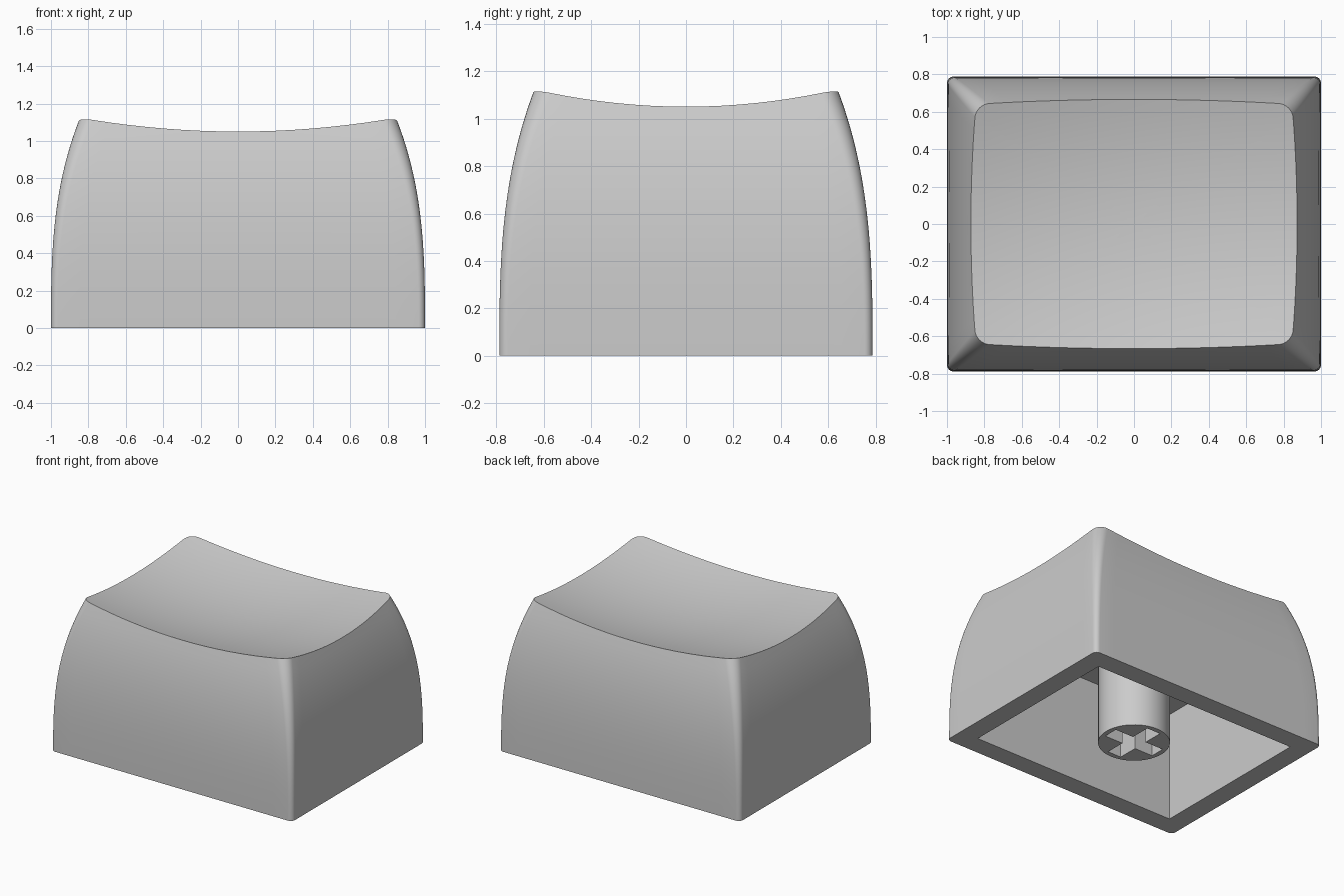
import bpy, bmesh, math

if "Cube" in bpy.data.objects:
    bpy.data.objects.remove(bpy.data.objects["Cube"], do_unlink=True)

grey = bpy.data.materials.new("plain grey")
grey.use_nodes = True
COLOUR = (0.6, 0.6, 0.6, 1)
grey.diffuse_color = COLOUR
grey.node_tree.nodes["Principled BSDF"].inputs["Base Color"].default_value = COLOUR

HALF_X, HALF_Y = 1.0, 0.788
WALL, CEILING = 0.148, 0.82
SIDE_STEPS, CORNER_STEPS = 16, 8


def dish(x, y):
    """Height of the scooped top."""
    return 0.966 + 0.112 * x * x + 0.19 * y * y


def outline(z):
    """Half width, half depth and corner radius at a height."""
    k = z / 1.11
    lean = k ** 2.9
    return HALF_X - 0.15 * lean, HALF_Y - 0.143 * lean, 0.035 + 0.04 * k * k


def perimeter():
    """Side index with position along it, or corner index with angle."""
    for q in range(4):
        for i in range(CORNER_STEPS + 1):
            yield q, math.pi / 2 * (q + i / CORNER_STEPS), None
        for i in range(1, SIDE_STEPS):
            yield q, None, i / SIDE_STEPS


def corner_point(q, angle, z):
    hx, hy, r = outline(z)
    sx, sy = ((1, 1), (-1, 1), (-1, -1), (1, -1))[q % 4]
    return (sx * (hx - r) + r * math.cos(angle), sy * (hy - r) + r * math.sin(angle))


def wall_point(spec, z):
    q, angle, t = spec
    if angle is not None:
        return corner_point(q, angle, z)
    end = math.pi / 2 * (q + 1)
    a, b = corner_point(q, end, z), corner_point(q + 1, end, z)
    return a[0] + (b[0] - a[0]) * t, a[1] + (b[1] - a[1]) * t


def skin(bm, lower, upper):
    n = len(lower)
    for i in range(n):
        j = (i + 1) % n
        bm.faces.new((lower[i], lower[j], upper[j], upper[i]))


def loop_edges(bm, ring):
    result = []
    for i, v in enumerate(ring):
        pair = (v, ring[(i + 1) % len(ring)])
        result.append(bm.edges.get(pair) or bm.edges.new(pair))
    return result


def recess(bm, rim, points, depth):
    """Sink a pocket of the given plan into the flat underside."""
    low = [bm.verts.new((x, y, 0)) for x, y in points]
    high = [bm.verts.new((x, y, depth)) for x, y in points]
    skin(bm, low, high)
    bm.faces.new(high)
    bmesh.ops.triangle_fill(bm, edges=loop_edges(bm, rim) + loop_edges(bm, low),
                            use_beauty=True, normal=(0, 0, -1))


def finish(bm, name):
    bmesh.ops.recalc_face_normals(bm, faces=bm.faces)
    mesh = bpy.data.meshes.new(name)
    bm.to_mesh(mesh)
    bm.free()
    mesh.materials.append(grey)
    obj = bpy.data.objects.new(name, mesh)
    bpy.context.collection.objects.link(obj)
    bpy.ops.object.select_all(action="DESELECT")
    obj.select_set(True)
    bpy.context.view_layer.objects.active = obj
    bpy.ops.object.shade_smooth_by_angle(angle=math.radians(35))


# Hollow cap: curved walls up to the rim of the dish
bm = bmesh.new()
specs = list(perimeter())
tops = []
for spec in specs:
    z = 1.08
    for _ in range(12):
        z = dish(*wall_point(spec, z))
    tops.append(z)
LEVELS = 16
rings = []
for level in range(LEVELS + 1):
    ring = []
    for spec, top in zip(specs, tops):
        z = top * level / LEVELS
        ring.append(bm.verts.new((*wall_point(spec, z), z)))
    rings.append(ring)

# Scooped top: rings shrinking to the middle
rim = rings[-1]
for step in range(11, 0, -1):
    s = step / 12
    rings.append([bm.verts.new((v.co.x * s, v.co.y * s, dish(v.co.x * s, v.co.y * s)))
                  for v in rim])
for lower, upper in zip(rings, rings[1:]):
    skin(bm, lower, upper)
centre = bm.verts.new((0, 0, dish(0, 0)))
last = rings[-1]
for i, v in enumerate(last):
    bm.faces.new((v, last[(i + 1) % len(last)], centre))

# Cavity underneath
ix, iy = HALF_X - WALL, HALF_Y - WALL
recess(bm, rings[0], [(ix, iy), (-ix, iy), (-ix, -iy), (ix, -iy)], CEILING)
finish(bm, "cap_shell")

# Round stem with a cross-shaped socket
bm = bmesh.new()
SIDES, RADIUS, ARM, SLOT = 48, 0.245, 0.208, 0.056
circle = [(RADIUS * math.cos(math.tau * i / SIDES), RADIUS * math.sin(math.tau * i / SIDES))
          for i in range(SIDES)]
low = [bm.verts.new((x, y, 0)) for x, y in circle]
high = [bm.verts.new((x, y, CEILING)) for x, y in circle]
skin(bm, low, high)
cross = []
for q in range(4):
    c, s = round(math.cos(q * math.pi / 2)), round(math.sin(q * math.pi / 2))
    for x, y in ((ARM, -SLOT), (ARM, SLOT), (SLOT, SLOT)):
        cross.append((x * c - y * s, x * s + y * c))
recess(bm, low, cross, 0.45)
finish(bm, "stem")
